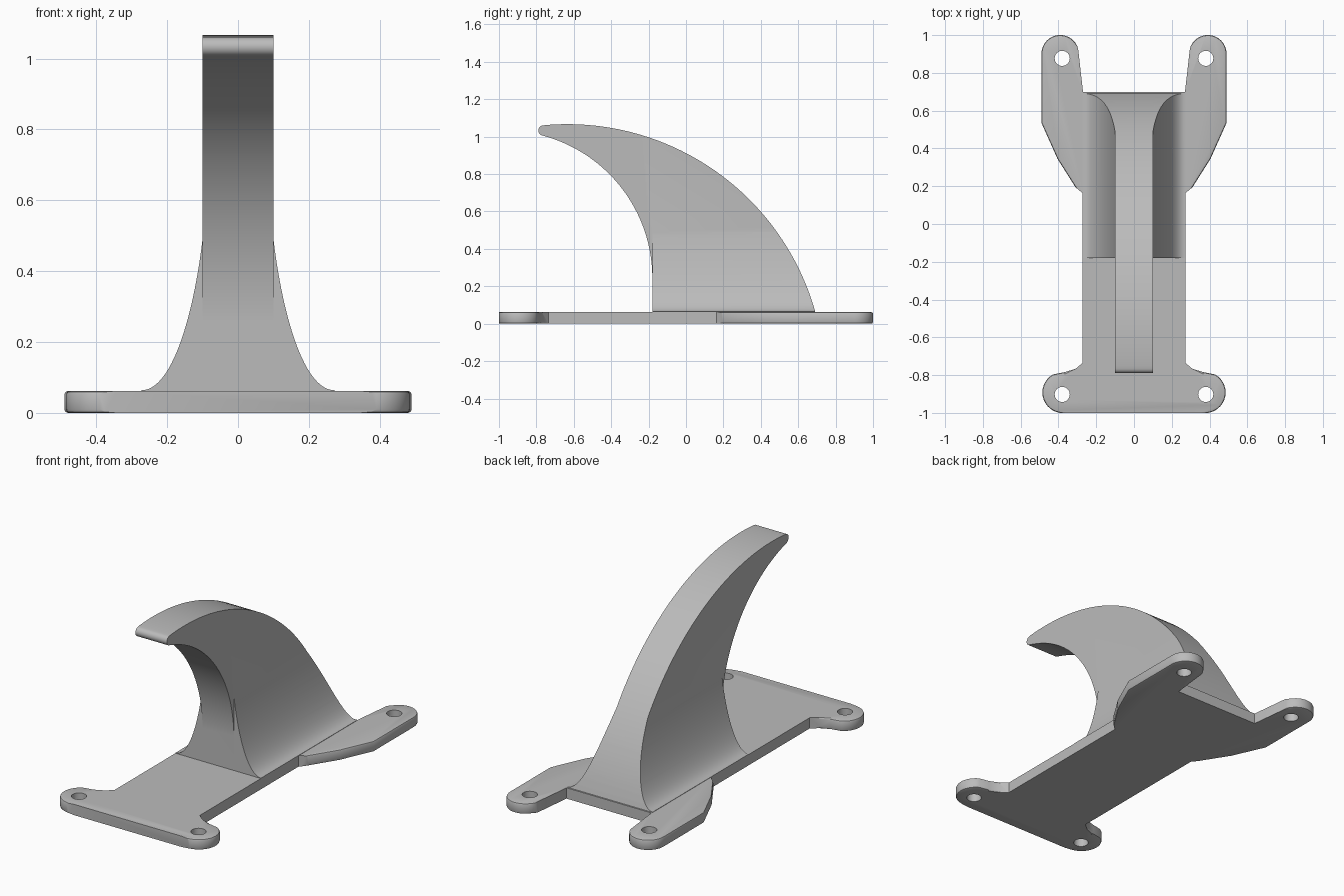
import bpy, bmesh, math
from mathutils import Vector
from mathutils.geometry import interpolate_bezier

cube = bpy.data.objects.get("Cube")
if cube:
    bpy.data.objects.remove(cube, do_unlink=True)

grey = bpy.data.materials.new("plain grey")
grey.use_nodes = True
grey.diffuse_color = (0.5, 0.5, 0.5, 1)
grey.node_tree.nodes["Principled BSDF"].inputs["Base Color"].default_value = (0.5, 0.5, 0.5, 1)


def arc(a, b, c, steps=28):
    """Points on the circle from a through b to c."""
    (ax, ay), (bx, by), (cx, cy) = a, b, c
    d = 2 * (ax * (by - cy) + bx * (cy - ay) + cx * (ay - by))
    sa, sb, sc = ax * ax + ay * ay, bx * bx + by * by, cx * cx + cy * cy
    ox = (sa * (by - cy) + sb * (cy - ay) + sc * (ay - by)) / d
    oy = (sa * (cx - bx) + sb * (ax - cx) + sc * (bx - ax)) / d
    r = math.hypot(ax - ox, ay - oy)
    start, mid, end = (math.atan2(y - oy, x - ox) for x, y in (a, b, c))
    turn = 2 * math.pi
    sweep = (end - start) % turn
    if (mid - start) % turn > sweep:
        sweep -= turn
    angles = [start + sweep * i / steps for i in range(steps + 1)]
    return [(ox + r * math.cos(t), oy + r * math.sin(t)) for t in angles]


def prism(name, outline, low, high, place):
    """Extrude a closed outline; place maps (u, v, depth) to x, y, z."""
    bm = bmesh.new()
    face = bm.faces.new([bm.verts.new(place(u, v, low)) for u, v in outline])
    new = bmesh.ops.extrude_face_region(bm, geom=[face])["geom"]
    move = Vector(place(0, 0, high)) - Vector(place(0, 0, low))
    bmesh.ops.translate(bm, vec=move, verts=[g for g in new if isinstance(g, bmesh.types.BMVert)])
    bmesh.ops.recalc_face_normals(bm, faces=bm.faces)
    mesh = bpy.data.meshes.new(name)
    bm.to_mesh(mesh)
    bm.free()
    mesh.materials.append(grey)
    obj = bpy.data.objects.new(name, mesh)
    bpy.context.collection.objects.link(obj)
    return obj


def combine(obj, other, operation):
    """Apply a boolean and remove the second object."""
    bpy.ops.object.select_all(action="DESELECT")
    bpy.context.view_layer.objects.active = obj
    obj.select_set(True)
    mod = obj.modifiers.new("combine", "BOOLEAN")
    mod.operation, mod.object, mod.solver = operation, other, "EXACT"
    bpy.ops.object.modifier_apply(modifier=mod.name)
    bpy.data.objects.remove(other, do_unlink=True)


def smooth(obj):
    bpy.ops.object.select_all(action="DESELECT")
    bpy.context.view_layer.objects.active = obj
    obj.select_set(True)
    bpy.ops.object.shade_smooth_by_angle(angle=math.radians(25))


def mirrored(half):
    return half + [(-x, y) for x, y in reversed(half)]


def flat(u, v, d): return (u, v, d)
def side(u, v, d): return (d, u, v)
def front(u, v, d): return (u, d, v)


# Base plate with four rounded mounting ears
half = arc((0.39, -1), (0.485, -0.895), (0.43, -0.797), 14)
half += [(0.37, -0.785), (0.31, -0.767), (0.272, -0.735), (0.272, 0.163), (0.31, 0.195),
         (0.405, 0.345), (0.49, 0.535)]
half += arc((0.49, 0.9), (0.4, 1), (0.296, 0.93), 18) + [(0.27, 0.7)]
plate = prism("base_plate", mirrored(half), 0, 0.062, flat)

# Softened rims on the ears
bm = bmesh.new()
bm.from_mesh(plate.data)
rims = [e for e in bm.edges
        if abs(e.verts[0].co.z - e.verts[1].co.z) < 0.001
        and all(abs(v.co.x) > 0.3 for v in e.verts)
        and e.verts[0].co.x * e.verts[1].co.x > 0]
bmesh.ops.bevel(bm, geom=rims, offset=0.01, segments=2, profile=0.5, affect="EDGES")
bm.to_mesh(plate.data)
bm.free()

# Screw holes
for sx in (-1, 1):
    for y in (-0.902, 0.877):
        circle = [(sx * 0.38 + 0.04 * math.cos(i * math.pi / 16), y + 0.04 * math.sin(i * math.pi / 16))
                  for i in range(32)]
        combine(plate, prism("hole_cutter", circle, -0.1, 0.2, flat), "DIFFERENCE")
smooth(plate)

# Curved hook, swept forward to a rounded tip
back = arc((0.695, 0.05), (0.075, 0.87), (-0.75, 1.062), 44)
tip = arc((-0.765, 1.06), (-0.79, 1.033), (-0.765, 1.006), 10)
inner = arc((-0.74, 0.998), (-0.41, 0.8), (-0.18, 0.26), 32)
hook = prism("curved_hook", back + tip + inner + [(-0.18, 0.05)], -0.1, 0.1, side)

# Flared foot either side of the hook, trimmed to the hook's back curve
curve = interpolate_bezier(Vector((0.1, 0.49)), Vector((0.125, 0.28)),
                           Vector((0.185, 0.064)), Vector((0.272, 0.064)), 28)
flare = [(0.272, 0.05)] + [(p.x, p.y) for p in reversed(curve)]
foot = prism("flared_foot", mirrored(flare), -0.18, 0.8, front)
trim = prism("foot_trim", back + [(-0.75, 0.05)], -0.4, 0.4, side)
combine(foot, trim, "INTERSECT")
combine(hook, foot, "UNION")
smooth(hook)
